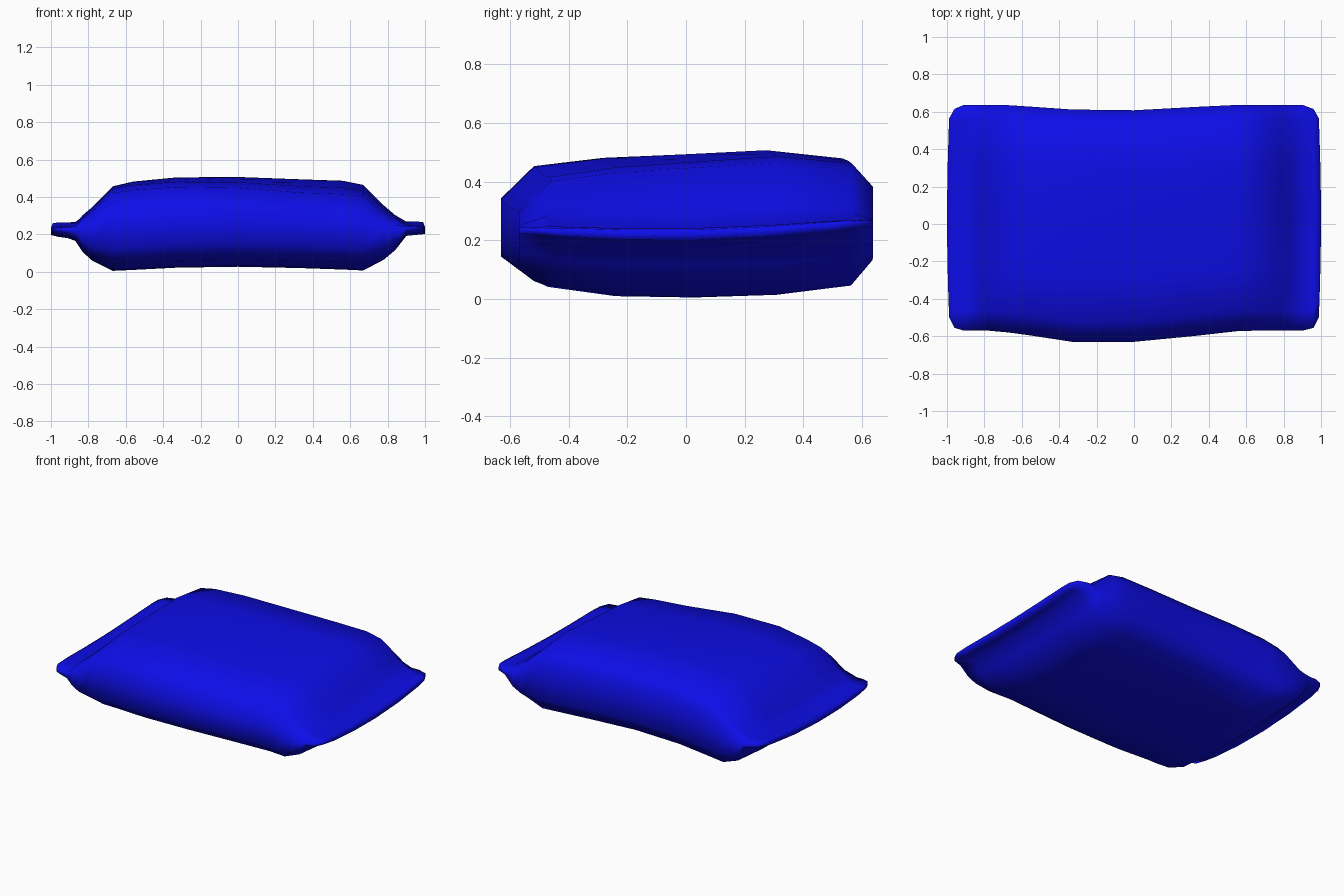
import bpy, bmesh

cube = bpy.data.objects.get("Cube")
if cube:
    bpy.data.objects.remove(cube, do_unlink=True)

# Glossy blue wrapper film
blue = bpy.data.materials.new("wrapper blue")
blue.use_nodes = True
COLOR = (0.004, 0.004, 0.8, 1)
blue.diffuse_color = COLOR
blue.node_tree.nodes["Principled BSDF"].inputs["Base Color"].default_value = COLOR

# Unit cross-section: (depth fraction, height fraction), front to back over the top
TOP = [(0, .70), (.09, .92), (.28, .97), (.5, .985), (.73, 1), (.94, .93), (1, .76)]
BOTTOM = [(1, .28), (.94, .09), (.73, .02), (.5, 0), (.28, .01), (.09, .08), (0, .25)]

# Stations along the bag:
# x, front y, back y, bottom z, top z, front drop of the top, bow of the seal
STATIONS = [
    (-1.00, -.50, .565, .197, .232, 0, 1),
    (-.96, -.555, .615, .187, .238, 0, 1),
    (-.91, -.57, .637, .180, .238, 0, 1),
    (-.87, -.57, .637, .165, .245, 0, .9),
    (-.83, -.57, .637, .105, .300, 0, .3),
    (-.78, -.57, .637, .060, .345, 0, 0),
    (-.67, -.58, .635, .005, .457, 0, 0),
    (-.56, -.595, .628, .010, .485, .01, 0),
    (-.33, -.63, .612, .022, .510, .02, 0),
    (0.00, -.63, .608, .027, .515, .03, 0),
    (.33, -.598, .626, .020, .508, .05, 0),
    (.56, -.572, .637, .012, .500, .05, 0),
    (.67, -.57, .637, .007, .475, .04, 0),
    (.78, -.57, .637, .065, .360, .02, 0),
    (.84, -.57, .637, .115, .300, 0, .3),
    (.90, -.57, .637, .192, .242, 0, 1),
    (.96, -.555, .615, .198, .242, 0, 1),
    (1.00, -.50, .565, .202, .236, 0, 1),
]


def add_ring(bm, x, front, back, low, high, drop, bow):
    """One closed cross-section; seal sections curve up toward both corners."""
    ring = []
    for side, points in ((1, TOP), (0, BOTTOM)):
        for u, v in points:
            s = 2 * u - 1
            z = low + (high - low) * v - side * drop * (1 - u)
            z += bow * (.026 * s * s + .011 * s)
            bx = x * (1 - .012 * s * s) if abs(x) > .98 else x
            ring.append(bm.verts.new((bx, front + (back - front) * u, z)))
    return ring


# Puffed bag with a flat crimped seal at each end
bm = bmesh.new()
rings = [add_ring(bm, *station) for station in STATIONS]
for a, b in zip(rings, rings[1:]):
    n = len(a)
    for i in range(n):
        j = (i + 1) % n
        bm.faces.new((a[i], a[j], b[j], b[i]))

# Close each seal edge with strips between its upper and lower rows
for ring in (rings[0], rings[-1]):
    n = len(ring)
    for i in range(n // 2 - 1):
        bm.faces.new((ring[i], ring[i + 1], ring[n - 2 - i], ring[n - 1 - i]))
bmesh.ops.recalc_face_normals(bm, faces=bm.faces)
for face in bm.faces:
    face.smooth = True

mesh = bpy.data.meshes.new("pillow_bag")
bm.to_mesh(mesh)
bm.free()
mesh.materials.append(blue)
bag = bpy.data.objects.new("pillow_bag", mesh)
bpy.context.collection.objects.link(bag)
